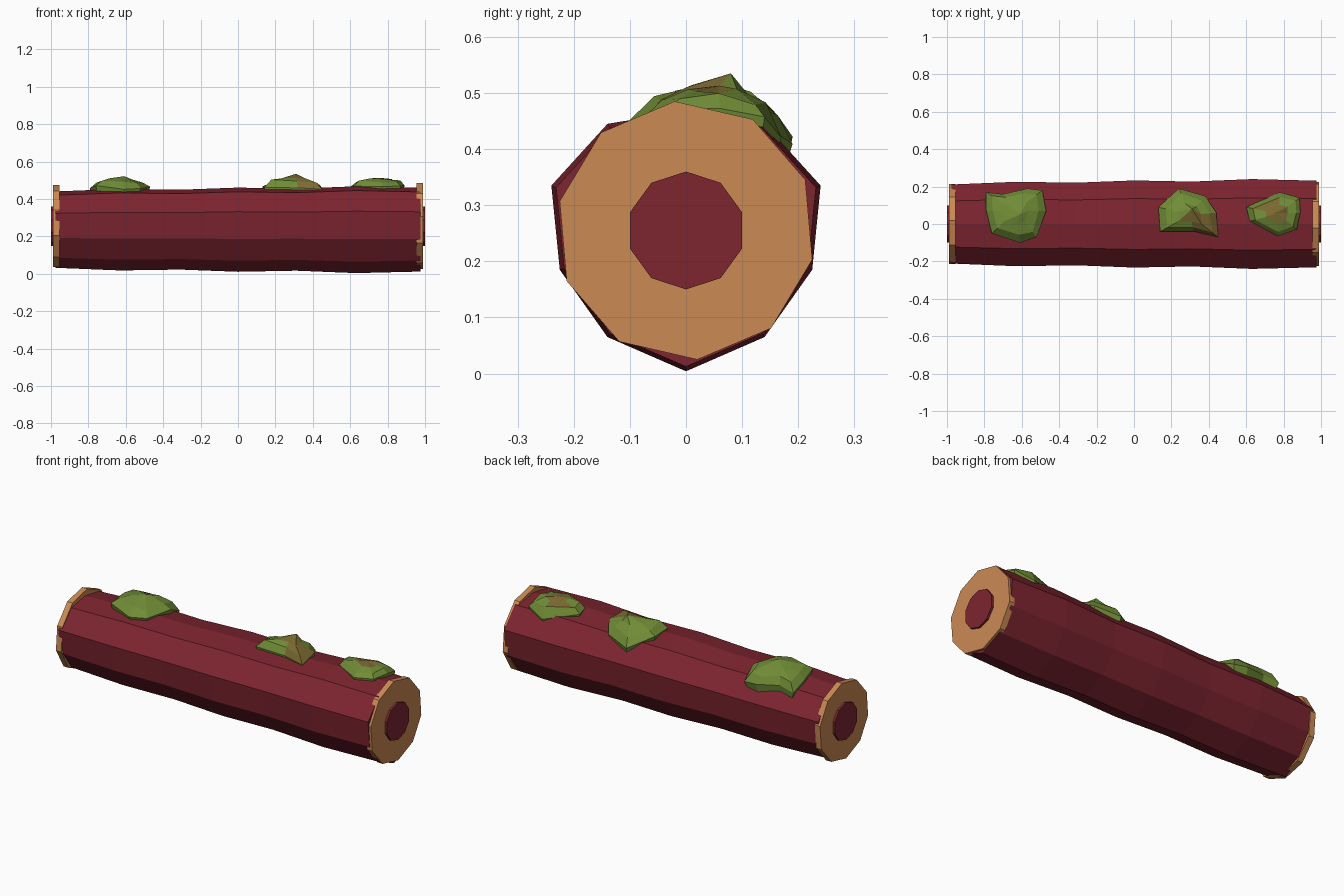
import bpy, bmesh, math, random
from mathutils import Vector

cube = bpy.data.objects.get("Cube")
if cube:
    bpy.data.objects.remove(cube)
random.seed(4)


def material(name, rgb):
    m = bpy.data.materials.new(name)
    m.use_nodes = True
    m.diffuse_color = (*rgb, 1)
    m.node_tree.nodes["Principled BSDF"].inputs["Base Color"].default_value = (*rgb, 1)
    return m


bark = material("red bark", (0.205, 0.018, 0.029))
wood = material("cut wood", (0.6, 0.255, 0.088))
moss_green = material("moss green", (0.163, 0.262, 0.037))
moss_brown = material("moss brown", (0.195, 0.141, 0.03))


def loft(name, rings, mats, tip=None):
    """Join rings of points with quads; close the ends with a face or a tip."""
    bm = bmesh.new()
    rows = [[bm.verts.new(p) for p in ring] for ring in rings]
    n = len(rows[0])
    for a, b in zip(rows, rows[1:]):
        for i in range(n):
            j = (i + 1) % n
            bm.faces.new((a[i], a[j], b[j], b[i]))
    bm.faces.new(rows[0][::-1])
    if tip:
        top = bm.verts.new(tip)
        for i in range(n):
            bm.faces.new((rows[-1][i], rows[-1][(i + 1) % n], top))
    else:
        bm.faces.new(rows[-1])
    bmesh.ops.recalc_face_normals(bm, faces=bm.faces)
    mesh = bpy.data.meshes.new(name)
    bm.to_mesh(mesh)
    bm.free()
    for m in mats:
        mesh.materials.append(m)
    obj = bpy.data.objects.new(name, mesh)
    bpy.context.collection.objects.link(obj)
    return obj


# Log: one ten-sided section, swelling along its length
half = [(0.14, -0.175), (0.225, -0.055), (0.24, 0.095), (0.14, 0.205)]
section = [(0, -0.236)] + half + [(0, 0.228)] + [(-y, z) for y, z in reversed(half)]
stations = [(-0.975, 0.88), (-0.63, 0.94), (-0.31, 0.92), (0, 0.97),
            (0.31, 0.945), (0.63, 1.0), (0.975, 0.965)]
loft("log_bark", [[(x, y * s, 0.24 + z * s) for y, z in section] for x, s in stations], [bark])


# Cut ends with a dark heart
def disc(name, x0, x1, r, turn, mat):
    angles = [math.radians(turn + 36 * i) for i in range(10)]
    loft(name, [[(x, r * math.cos(a), 0.255 + r * math.sin(a)) for a in angles]
                for x in (x0, x1)], [mat])


for side, label, r, turn in ((1, "left", 0.231, 95), (-1, "right", 0.22, 85)):
    disc(label + "_cut_end", side * 0.955, side * 0.988, r, turn, wood)
    disc(label + "_heart", side * 0.97, side, 0.105, 90, bark)


# Moss clumps: faceted mounds that follow the curve of the log
def ground(y):
    return 0.462 - 0.1 * abs(y) - max(0, abs(y) - 0.13) * 0.6


def moss(name, outline, peak, brown):
    centre = Vector((sum(p[0] for p in outline), sum(p[1] for p in outline))) / len(outline)
    rings = []
    for scale, lift, wobble in ((0.93, -0.035, 0), (1, 0.008, 0.01),
                                (0.78, 0.036, 0.008), (0.42, 0.049, 0.006)):
        ring = []
        for p in outline:
            q = centre.lerp(Vector(p), scale * (1 + random.uniform(-wobble, wobble) * 6 * (scale < 1)))
            ring.append((q.x, q.y, ground(q.y) + lift + random.uniform(-wobble, wobble)))
        rings.append(ring)
    obj = loft(name, rings, [moss_green, moss_brown], peak)
    for f in obj.data.polygons:
        f.material_index = int(brown(f.center.x - peak[0], f.center.y - peak[1], f.center.z))


moss("moss_right",
     [(-.79, .17), (-.7, .16), (-.57, .19), (-.49, .18), (-.47, .07),
      (-.52, -.07), (-.61, -.1), (-.76, -.05), (-.79, .07)],
     (-.61, .05, .522), lambda x, y, z: False)
moss("moss_middle",
     [(.13, .09), (.24, .19), (.38, .15), (.44, .06), (.45, -.07), (.32, -.04), (.14, -.04)],
     (.31, .08, .535), lambda x, y, z: y < -0.02 and x > -0.04 and z > 0.47)
moss("moss_left",
     [(.6, .09), (.78, .17), (.885, .14), (.89, .06), (.87, -.03), (.77, -.065), (.62, .015)],
     (.76, .06, .513), lambda x, y, z: z > 0.49 and abs(y) < 0.04 and -0.07 < x < 0.05)
